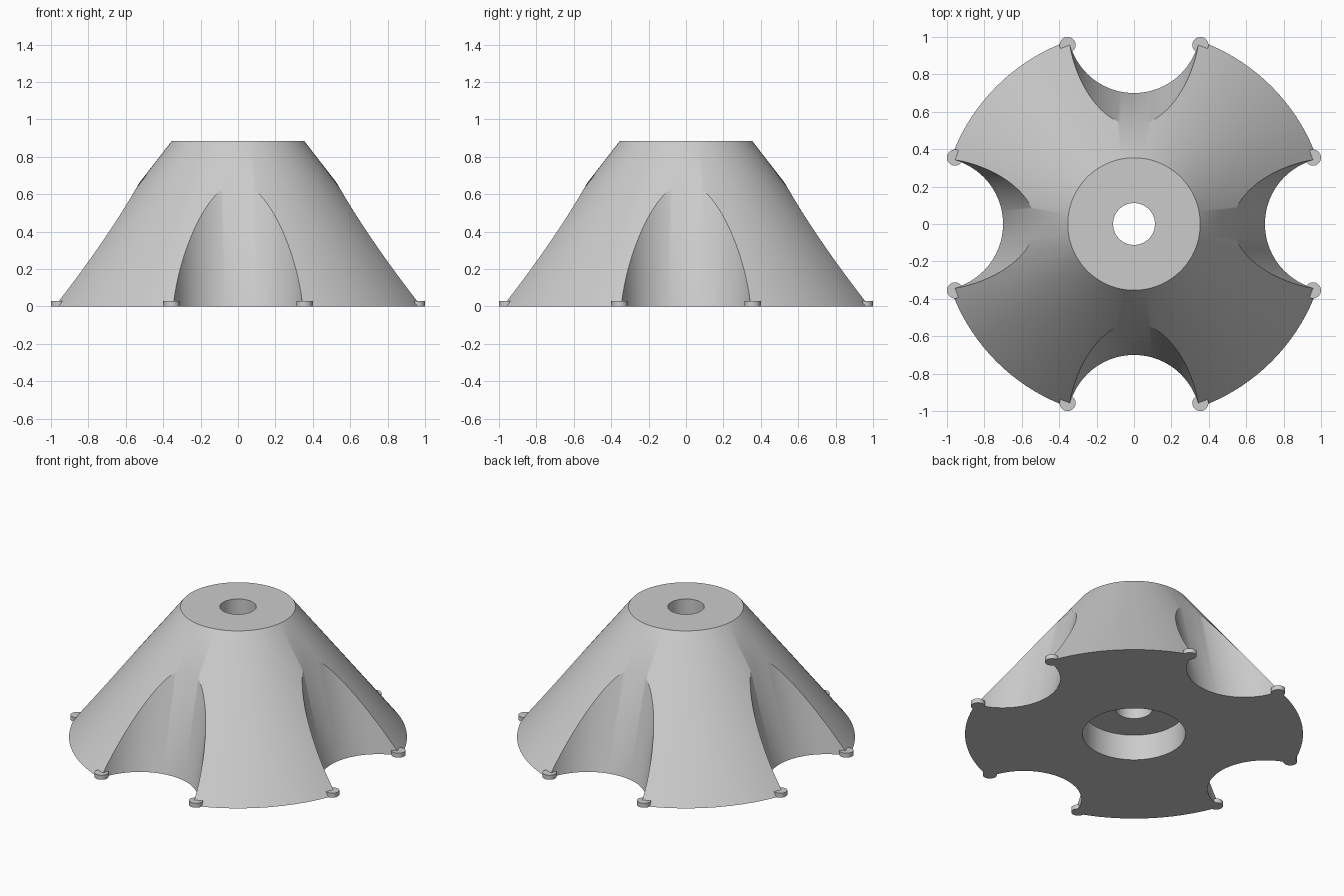
import bpy
import bmesh
from math import pi, radians
from mathutils import Matrix

cube = bpy.data.objects.get("Cube")
if cube:
    bpy.data.objects.remove(cube, do_unlink=True)

grey = bpy.data.materials.new("light_grey")
grey.use_nodes = True
grey.diffuse_color = (0.6, 0.6, 0.6, 1)
grey.node_tree.nodes["Principled BSDF"].inputs["Base Color"].default_value = (0.6, 0.6, 0.6, 1)

HEIGHT, BASE_R, TOP_R = 0.885, 1.04, 0.354
NOTCH_R, NOTCH_Y, LEAN = 0.355, 1.055, 0.26
FOOT_R, FOOT_H, FOOT_X, FOOT_Y = 0.043, 0.03, 0.355, 0.957


def round_part(name, r_low, r_high, z_low, z_high, sides, matrix=Matrix()):
    """Closed cone or cylinder between two heights, then transformed."""
    bm = bmesh.new()
    bmesh.ops.create_cone(bm, cap_ends=True, segments=sides,
                          radius1=r_low, radius2=r_high, depth=z_high - z_low)
    bmesh.ops.translate(bm, verts=bm.verts, vec=(0, 0, (z_low + z_high) / 2))
    bmesh.ops.transform(bm, matrix=matrix, verts=bm.verts)
    mesh = bpy.data.meshes.new(name)
    bm.to_mesh(mesh)
    bm.free()
    mesh.materials.append(grey)
    obj = bpy.data.objects.new(name, mesh)
    bpy.context.collection.objects.link(obj)
    return obj


def select_only(obj):
    bpy.ops.object.select_all(action='DESELECT')
    obj.select_set(True)
    bpy.context.view_layer.objects.active = obj


def cut(obj, cutter):
    cutter.hide_render = True
    mod = obj.modifiers.new("cut", 'BOOLEAN')
    mod.operation, mod.solver, mod.object = 'DIFFERENCE', 'EXACT', cutter
    select_only(obj)
    bpy.ops.object.modifier_apply(modifier=mod.name)
    bpy.data.objects.remove(cutter, do_unlink=True)


def smooth(obj):
    select_only(obj)
    bpy.ops.object.shade_smooth_by_angle(angle=radians(30))


# Conical body with a through hole and a wide recess underneath
body = round_part("conical_body", BASE_R, TOP_R, 0, HEIGHT, 128)
cut(body, round_part("hole_cutter", 0.112, 0.112, -0.2, 1.2, 64))
cut(body, round_part("recess_cutter", 0.317, 0.317, -0.2, 0.175, 96))

# Four round notches that lean towards the axis
lean = Matrix(((1, 0, 0, 0), (0, 1, -LEAN, NOTCH_Y), (0, 0, 1, 0), (0, 0, 0, 1)))
for i in range(4):
    turn = Matrix.Rotation(i * pi / 2, 4, 'Z')
    cut(body, round_part("notch_cutter", NOTCH_R, NOTCH_R, -0.2, 1.2, 96, turn @ lean))
smooth(body)

# Small disc feet at the notch corners
for i in range(4):
    turn = Matrix.Rotation(i * pi / 2, 4, 'Z')
    for side in (-1, 1):
        place = turn @ Matrix.Translation((side * FOOT_X, FOOT_Y, 0))
        smooth(round_part("corner_foot", FOOT_R, FOOT_R, 0, FOOT_H, 32, place))
